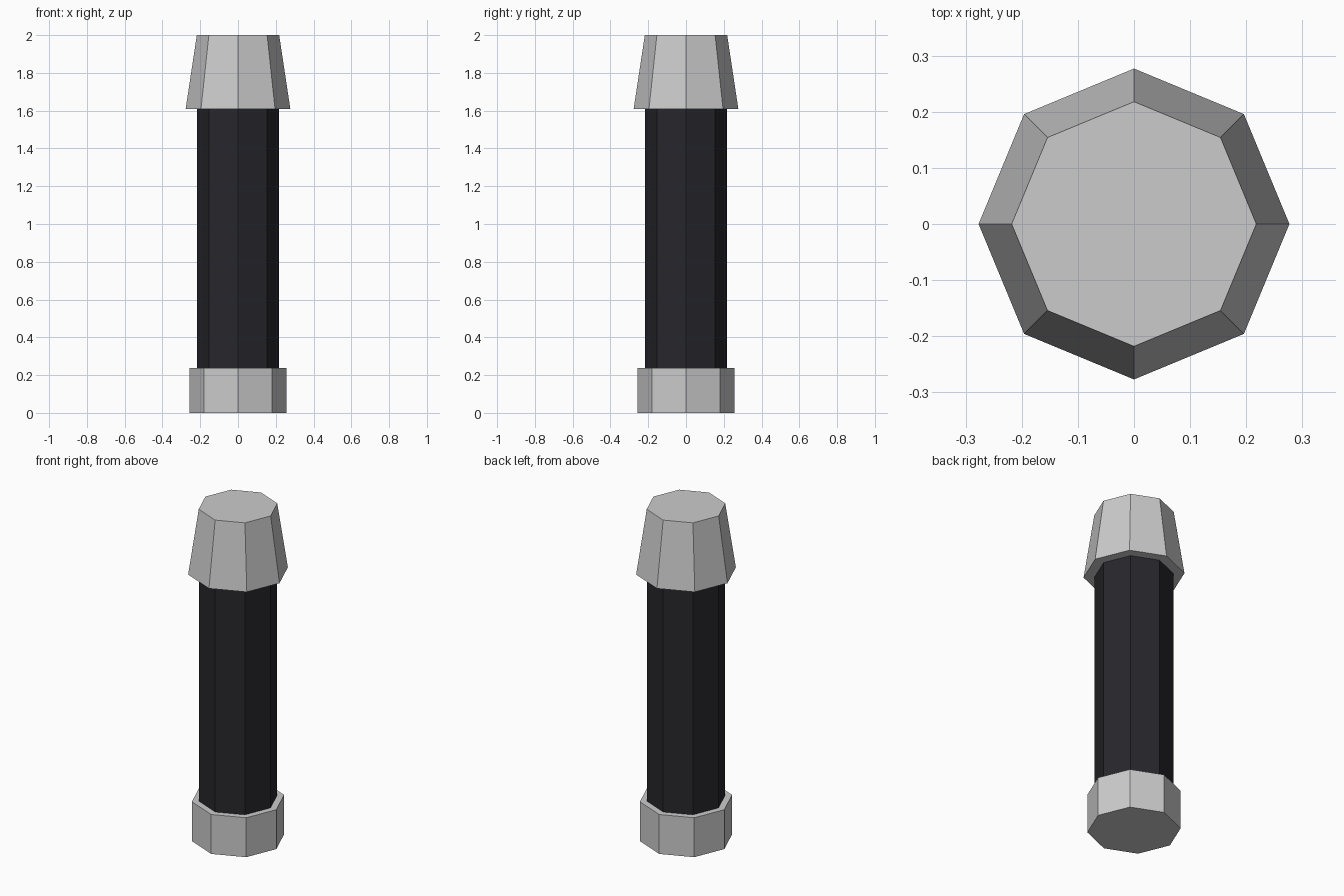
import bpy

if "Cube" in bpy.data.objects:
    bpy.data.objects.remove(bpy.data.objects["Cube"])

SIDES = 8


def prism(name, r_bottom, r_top, z0, z1):
    """Flat-faced octagonal prism or frustum, with corners on the x and y axes."""
    bpy.ops.mesh.primitive_cone_add(
        vertices=SIDES, radius1=r_bottom, radius2=r_top,
        depth=z1 - z0, location=(0, 0, (z0 + z1) / 2))
    obj = bpy.context.object
    obj.name = name
    return obj


# Bottom collar
prism("base_cap", 0.256, 0.256, 0.0, 0.238)

# Dark shaft between the two caps
shaft = prism("shaft", 0.217, 0.217, 0.238, 1.61)
dark = bpy.data.materials.new("dark_grip")
dark.diffuse_color = (0.02, 0.02, 0.025, 1.0)
dark.use_nodes = True
dark.node_tree.nodes["Principled BSDF"].inputs["Base Color"].default_value = dark.diffuse_color
shaft.data.materials.append(dark)

# Tapered top cap
prism("top_cap", 0.277, 0.218, 1.61, 2.0)
